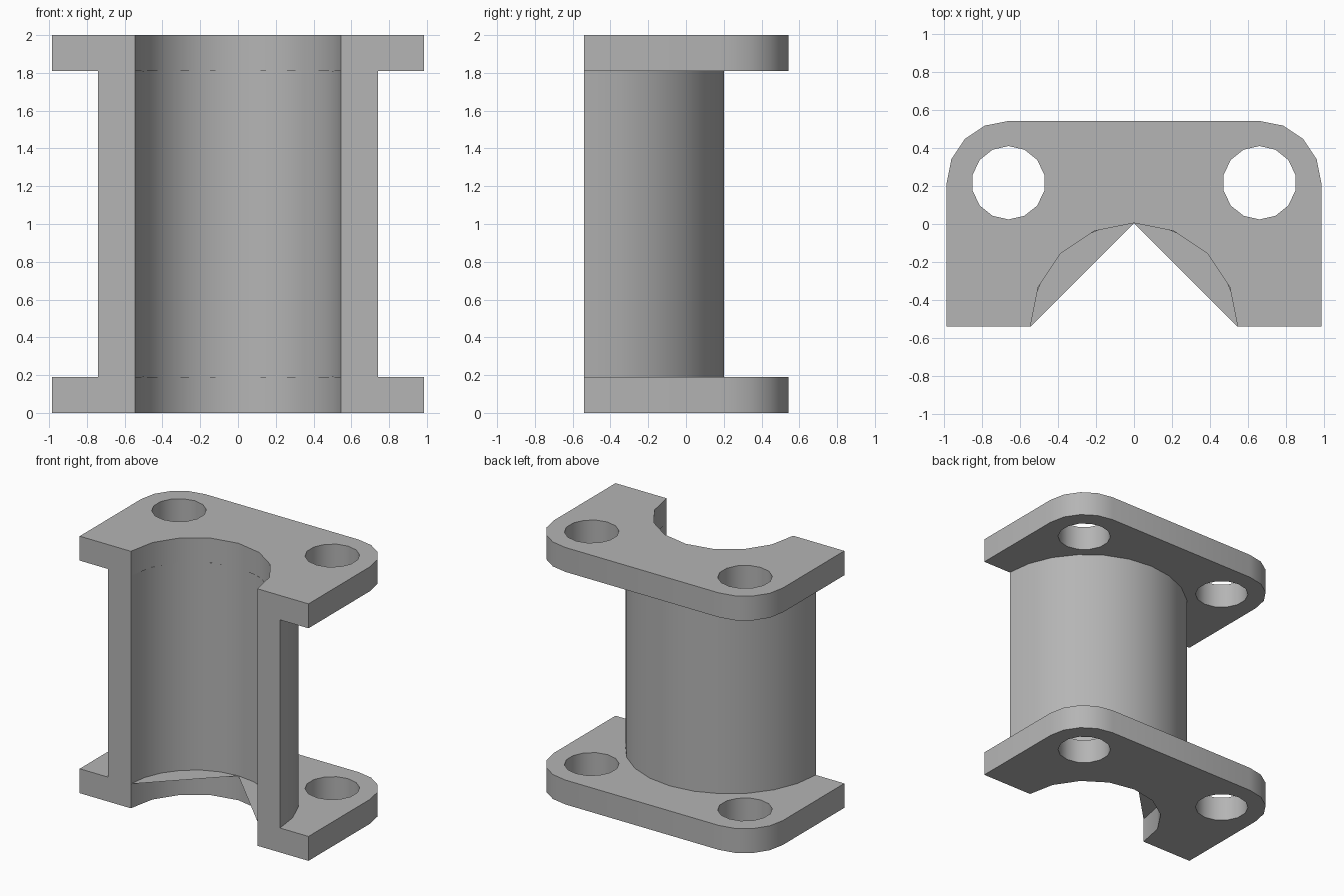
import bpy, bmesh
from math import cos, sin, radians

if "Cube" in bpy.data.objects:
    bpy.data.objects.remove(bpy.data.objects["Cube"], do_unlink=True)

grey = bpy.data.materials.new("plain grey")
grey.use_nodes = True
grey.diffuse_color = (0.46, 0.46, 0.46, 1)
grey.node_tree.nodes["Principled BSDF"].inputs["Base Color"].default_value = (0.46, 0.46, 0.46, 1)

FRONT, BACK, HALF = -0.54, 0.54, 0.985
BORE, OUTER = 0.545, 0.74
LOW, HIGH, TOP = 0.19, 1.81, 2.0
HOLE_X, HOLE_Y, HOLE_R, CORNER_R = 0.66, 0.217, 0.193, 0.325


def arc(cx, cy, r, start, end, steps):
    angles = [radians(start + (end - start) * i / steps) for i in range(steps + 1)]
    return [(cx + r * cos(a), cy + r * sin(a)) for a in angles]


def plate(name, loops, z0, z1):
    """Fill the outline and its holes, then raise it from z0 to z1."""
    bm = bmesh.new()
    edges = []
    for loop in loops:
        vs = [bm.verts.new((x, y, z0)) for x, y in loop]
        edges += [bm.edges.new((v, vs[i - 1])) for i, v in enumerate(vs)]
    bmesh.ops.triangle_fill(bm, use_beauty=True, edges=edges, normal=(0, 0, 1))
    if z1 > z0:
        raised = bmesh.ops.extrude_face_region(bm, geom=bm.faces[:], use_keep_orig=True)
        verts = [g for g in raised["geom"] if isinstance(g, bmesh.types.BMVert)]
        bmesh.ops.translate(bm, verts=verts, vec=(0, 0, z1 - z0))
        bmesh.ops.recalc_face_normals(bm, faces=bm.faces[:])
    mesh = bpy.data.meshes.new(name)
    bm.to_mesh(mesh)
    bm.free()
    mesh.materials.append(grey)
    obj = bpy.data.objects.new(name, mesh)
    bpy.context.collection.objects.link(obj)
    bpy.ops.object.select_all(action="DESELECT")
    obj.select_set(True)
    bpy.context.view_layer.objects.active = obj
    bpy.ops.object.shade_smooth_by_angle(angle=radians(30))


# Flanges: rounded back corners, half-round bore, two bolt holes
outline = [(-HALF, FRONT)] + arc(0, FRONT, BORE, 180, 0, 8) + [(HALF, FRONT)]
outline += arc(HOLE_X, HOLE_Y, CORNER_R, 0, 90, 4)
outline += arc(-HOLE_X, HOLE_Y, CORNER_R, 90, 180, 4)
holes = [arc(side * HOLE_X, HOLE_Y, HOLE_R, 90, 450, 14)[:-1] for side in (-1, 1)]
plate("bottom_flange", [outline] + holes, 0, LOW)
plate("top_flange", [outline] + holes, HIGH, TOP)

# Half tube joining the flanges
half_ring = arc(0, FRONT, OUTER, 0, 180, 12) + arc(0, FRONT, BORE, 180, 0, 12)
plate("half_tube", [half_ring], LOW, HIGH)

# Thin ledges between the bore and its chords, level with the lower flange
for name, start in (("left_ledge", 0), ("right_ledge", 90)):
    plate(name, [arc(0, FRONT, BORE, start, start + 90, 4)], LOW, LOW)
